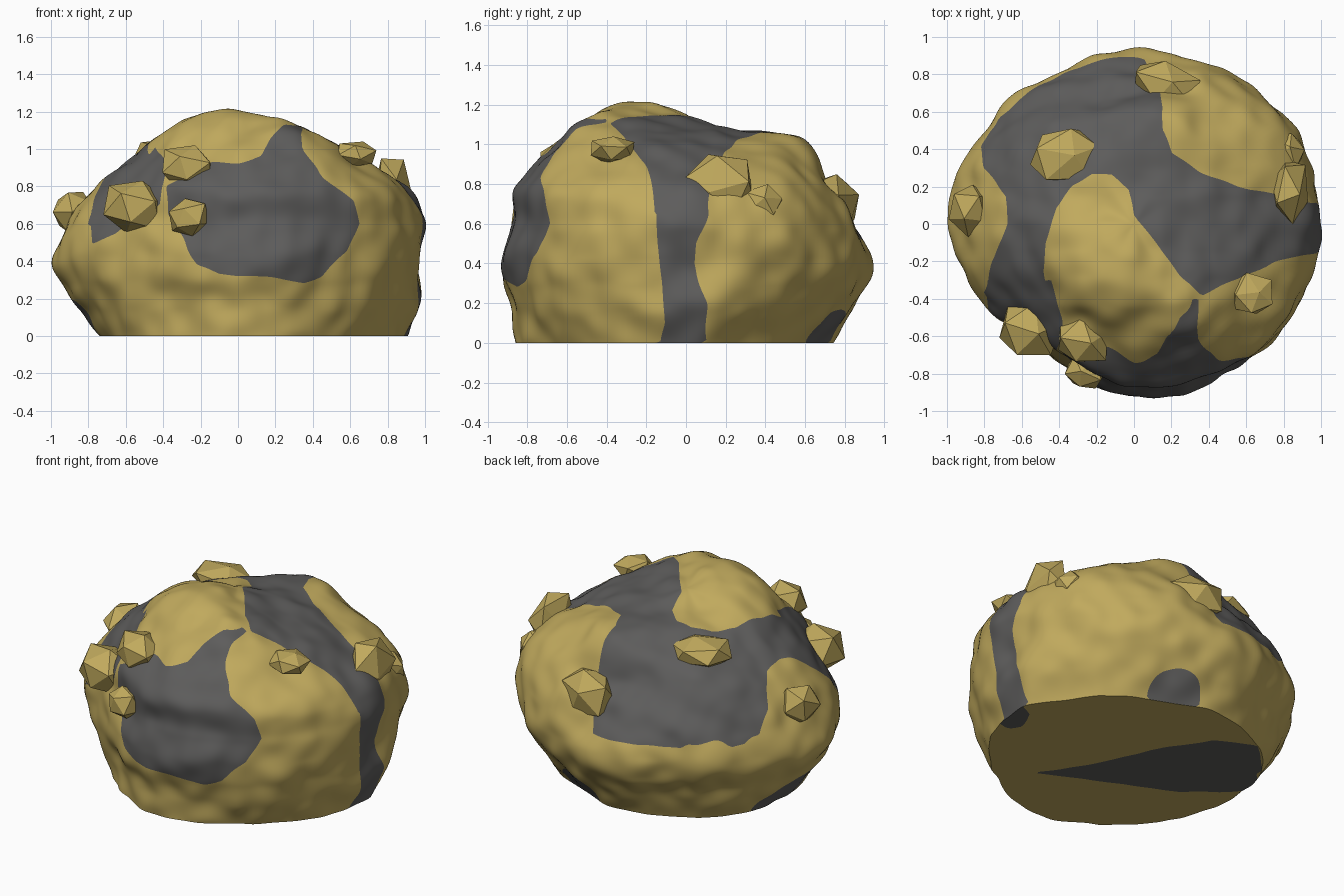
import bpy, bmesh, math, random
from mathutils import Vector, noise, Euler

if "Cube" in bpy.data.objects:
    bpy.data.objects.remove(bpy.data.objects["Cube"])

def material(name, rgb):
    m = bpy.data.materials.new(name)
    m.diffuse_color = (*rgb, 1)
    m.use_nodes = True
    m.node_tree.nodes["Principled BSDF"].inputs["Base Color"].default_value = m.diffuse_color
    return m

GOLD = material("gold", (0.53, 0.40, 0.11))
ROCK = material("dark_rock", (0.11, 0.108, 0.106))

# Boulder profiles every 30 degrees: radius at z 0/.2/.4/.6/.8, then height at radius .6/.4/.2
PROFILES = [
    (.91, .96, .96, .99, .91, .98, 1.06, 1.12),
    (.79, .92, .99, .98, .89, .98, 1.05, 1.10),
    (.71, .86, .95, .91, .79, 1.02, 1.06, 1.10),
    (.74, .87, .93, .84, .70, .99, 1.06, 1.08),
    (.74, .84, .92, .86, .73, .95, 1.03, 1.08),
    (.76, .87, .95, .90, .77, .91, 1.02, 1.08),
    (.73, .89, 1.0, .91, .75, .92, 1.06, 1.15),
    (.74, .83, .90, .85, .72, .94, 1.11, 1.19),
    (.78, .80, .83, .80, .75, .99, 1.17, 1.20),
    (.86, .89, .93, .87, .84, 1.03, 1.17, 1.20),
    (.84, .91, .94, .92, .87, 1.10, 1.17, 1.16),
    (.86, .94, .97, .96, .91, 1.02, 1.11, 1.14),
]
PEAK = 1.14

# Dark rock patches, outlined in the view that shows each one
TOP = [(.02, .97), (.1, .8), (.16, .62), (.15, .5), (.2, .38), (.35, .28), (.55, .2), (.75, .16),
       (1.1, .08), (1.1, -.13), (.75, -.2), (.55, -.3), (.36, -.38), (.25, -.28), (.1, -.08), (0, .05),
       (-.03, .18), (-.12, .26), (-.22, .27), (-.33, .2), (-.42, .08), (-.47, -.1), (-.48, -.25),
       (-.45, -.5), (-.7, -.45), (-.8, -.38), (-.76, -.2), (-.68, 0), (-.68, .15), (-.8, .3),
       (-.82, .42), (-.73, .56), (-.56, .71), (-.43, .79), (-.3, .85), (-.1, .91)]
FRONT = [(.25, 1.13), (.34, 1.13), (.35, 1.0), (.45, .85), (.62, .72), (.65, .6), (.58, .45), (.45, .32),
         (.35, .28), (.2, .31), (-.1, .33), (-.22, .38), (-.28, .5), (-.37, .65), (-.38, .8),
         (-.15, .93), (0, .92), (.12, .96), (.18, 1.06)]
FRONT_LEFT = [(-.79, .78), (-.48, 1.06), (-.38, .93), (-.42, .7), (-.65, .55), (-.78, .5)]
RIGHT = [(-.22, .95), (-.15, .8), (-.14, .5), (-.12, .3), (-.11, .1), (-.14, -.1), (.11, -.1), (.1, .2),
         (.04, .4), (.05, .5), (.11, .65), (.12, .9)]
BASE = [(.36, -.5), (.18, -.25), (0, .15), (-.21, .48), (-.45, .6), (-.66, .4), (-.66, .33),
        (-.8, .2), (-.7, .1), (-.46, -.11), (-.04, -.31)]
BASE_RIGHT = [(1, .11), (1, -.15), (.8, -.2), (.76, -.12), (.82, .02)]

def inside(x, y, poly):
    hit = False
    for (ax, ay), (bx, by) in zip(poly, poly[1:] + poly[:1]):
        if (ay > y) != (by > y) and x < (bx - ax) * (y - ay) / (by - ay) + ax:
            hit = not hit
    return hit

def is_rock(p):
    w = noise.noise_vector(p * 7) * .012
    x, y, z = p.x + w.x, p.y + w.y, p.z + w.z
    if p.z < .0005:
        return inside(x, y, BASE) or inside(x, y, BASE_RIGHT)
    a = math.degrees(math.atan2(y, x)) % 360
    if ((a - 69) / 13) ** 2 + (z / .17) ** 2 < 1:
        return True
    if ((a - 172) / 17) ** 2 + ((z - .06 - (a - 172) * .004) / .11) ** 2 < 1:
        return True
    return (z > (.66 if x > .7 else .52) and inside(x, y, TOP) or y < -.4 and inside(x, z, FRONT)
            or y < -.3 and inside(x, z, FRONT_LEFT) or x > .7 and inside(y, z, RIGHT))

def spline(a, b, c, d, t):
    return b + (c - a) * (.5 * t) + (a * 2 - b * 5 + c * 4 - d) * (.5 * t * t) + (b * 3 - a - c * 3 + d) * (.5 * t ** 3)

def profile_at(angle):
    f = angle / math.tau * 12
    i = int(f)
    rows = [PROFILES[(i + k) % 12] for k in (-1, 0, 1, 2)]
    v = [spline(*col, f - i) for col in zip(*rows)]
    return ([Vector((r, k * .2)) for k, r in enumerate(v[:5])]
            + [Vector((r, h)) for r, h in zip((.6, .4, .2), v[5:])] + [Vector((0, PEAK))])

def lumpy(p):
    d = (p - Vector((0, 0, .4))).normalized()
    d.z *= min(1, p.z / .2)
    n = noise.noise(p * 3.2 + Vector((4, 1, 7))) * .03 + noise.noise(p * 7) * .02
    return p + d * n

# Boulder: lofted dome with a flat base
SEG, STEPS, FLOOR = 220, 14, 20
bm = bmesh.new()
columns = []
for s in range(SEG):
    ang = math.tau * s / SEG
    pts = profile_at(ang)
    pts = [pts[0] * 2 - pts[1]] + pts + [Vector((-pts[-2].x, pts[-2].y))]
    line = [spline(*pts[i:i + 4], k / STEPS) for i in range(len(pts) - 3) for k in range(STEPS)]
    side = [lumpy(Vector((q.x * math.cos(ang), q.x * math.sin(ang), max(0, q.y)))) for q in line]
    floor = [side[0] * (k / FLOOR) for k in range(1, FLOOR)]
    columns.append([bm.verts.new(p) for p in floor + side])
bottom = bm.verts.new((0, 0, 0))
top = bm.verts.new(lumpy(Vector((0, 0, PEAK))))
for s in range(SEG):
    a, b = columns[s], columns[(s + 1) % SEG]
    bm.faces.new((bottom, b[0], a[0]))
    bm.faces.new((top, a[-1], b[-1]))
    for k in range(len(a) - 1):
        bm.faces.new((a[k], b[k], b[k + 1], a[k + 1]))
bmesh.ops.recalc_face_normals(bm, faces=bm.faces)

# Cut the mesh along the patch outlines so the colour borders are clean
rock = {v: is_rock(v.co) for v in bm.verts}
border = []
for e in [e for e in bm.edges if rock[e.verts[0]] != rock[e.verts[1]]]:
    v0, v1 = e.verts
    lo, hi = 0, 1
    for _ in range(7):
        mid = (lo + hi) / 2
        if is_rock(v0.co.lerp(v1.co, mid)) == rock[v0]:
            lo = mid
        else:
            hi = mid
    border.append(bmesh.utils.edge_split(e, v0, min(.97, max(.03, lo)))[1])
bmesh.ops.connect_verts(bm, verts=border)
for f in bm.faces:
    votes = [rock[v] for v in f.verts if v in rock]
    f.material_index = int(sum(votes) * 2 > len(votes))
mesh = bpy.data.meshes.new("ore_boulder")
bm.to_mesh(mesh)
bm.free()
mesh.materials.append(GOLD)
mesh.materials.append(ROCK)
boulder = bpy.data.objects.new("ore_boulder", mesh)
bpy.context.collection.objects.link(boulder)
bpy.context.view_layer.objects.active = boulder
boulder.select_set(True)
bpy.ops.object.shade_smooth_by_angle(angle=math.radians(40))

# Faceted nuggets: centre, half sizes, turn about z
random.seed(5)
NUGGETS = [
    ((-.55, -.56, .69), (.17, .14, .14), 0), ((-.27, -.62, .90), (.14, .12, .12), -.2),
    ((-.26, -.79, .635), (.11, .09, .1), 0), ((-.37, .36, .97), (.19, .14, .09), .2),
    ((-.87, .07, .65), (.12, .14, .12), 0), ((.17, .73, .71), (.18, .13, .14), -.4),
    ((.83, .17, .79), (.1, .17, .16), 0), ((.81, .38, .71), (.1, .1, .09), .4),
    ((.63, -.37, .97), (.11, .11, .07), 0),
]
for n, (centre, half, turn) in enumerate(NUGGETS):
    bm = bmesh.new()
    bmesh.ops.create_icosphere(bm, subdivisions=1, radius=1)
    tumble = Euler([random.uniform(0, 6) for _ in range(3)]).to_matrix()
    yaw = Euler((0, 0, turn)).to_matrix()
    for v in bm.verts:
        v.co = tumble @ v.co * random.uniform(.9, 1.12)
    lows = [min(v.co[i] for v in bm.verts) for i in range(3)]
    highs = [max(v.co[i] for v in bm.verts) for i in range(3)]
    for v in bm.verts:
        p = [((c - l) / (h - l) * 2 - 1) * r for c, l, h, r in zip(v.co, lows, highs, half)]
        v.co = Vector(centre) + yaw @ Vector(p)
    mesh = bpy.data.meshes.new(f"nugget_{n + 1}")
    bm.to_mesh(mesh)
    bm.free()
    mesh.materials.append(GOLD)
    bpy.context.collection.objects.link(bpy.data.objects.new(mesh.name, mesh))
